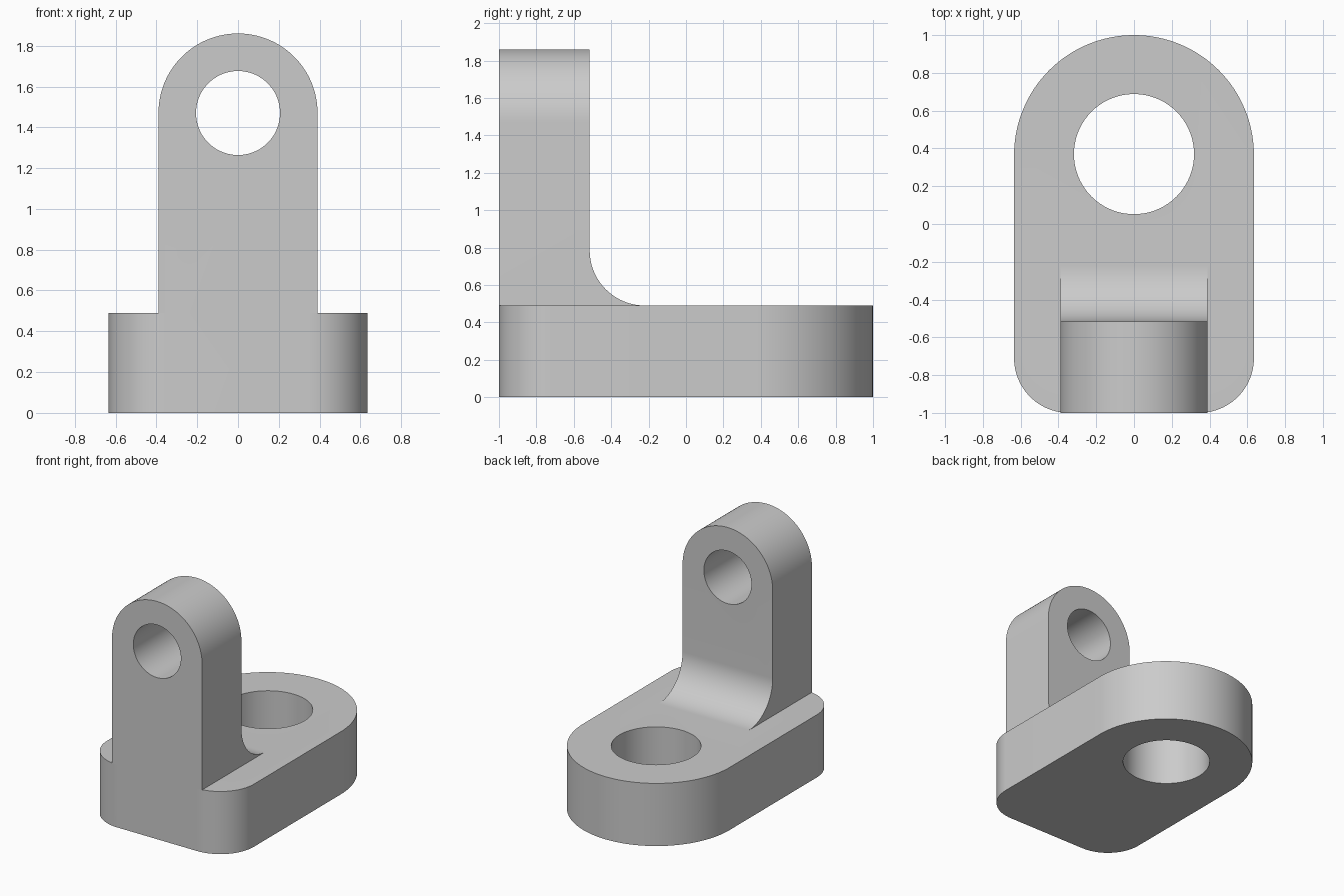
import bpy, bmesh
from math import sin, cos, pi, radians

old = bpy.data.objects.get("Cube")
if old:
    bpy.data.objects.remove(old, do_unlink=True)

grey = bpy.data.materials.new("plain grey")
grey.use_nodes = True
colour = (0.6, 0.6, 0.6, 1)
grey.diffuse_color = colour
grey.node_tree.nodes["Principled BSDF"].inputs["Base Color"].default_value = colour

# Main sizes
BASE_TOP, BASE_HALF, CORNER = 0.49, 0.635, 0.29
ARM_HALF, ARM_BACK, FILLET = 0.39, -0.515, 0.295
TOP = 1.86
BASE_EYE, ARM_EYE = 1 - BASE_HALF, TOP - ARM_HALF


def arc(cx, cy, r, start, end, steps):
    """Points on an arc, angles in degrees."""
    angles = [radians(start + (end - start) * i / steps) for i in range(steps + 1)]
    return [(cx + r * cos(a), cy + r * sin(a)) for a in angles]


def prism(name, outline, place, low, high):
    """Extrude a 2D outline; place(u, v, w) maps it into space."""
    bm = bmesh.new()
    a = [bm.verts.new(place(u, v, low)) for u, v in outline]
    b = [bm.verts.new(place(u, v, high)) for u, v in outline]
    bm.faces.new(a)
    bm.faces.new(b)
    for i in range(len(a)):
        j = (i + 1) % len(a)
        bm.faces.new((a[i], a[j], b[j], b[i]))
    bmesh.ops.recalc_face_normals(bm, faces=bm.faces)
    mesh = bpy.data.meshes.new(name)
    bm.to_mesh(mesh)
    bm.free()
    mesh.materials.append(grey)
    ob = bpy.data.objects.new(name, mesh)
    bpy.context.collection.objects.link(ob)
    return ob


def combine(target, other, operation):
    """Apply a boolean and discard the helper."""
    other.hide_render = True
    mod = target.modifiers.new(operation.lower(), "BOOLEAN")
    mod.operation, mod.object, mod.solver = operation, other, "EXACT"
    bpy.context.view_layer.objects.active = target
    bpy.ops.object.modifier_apply(modifier=mod.name)
    bpy.data.objects.remove(other, do_unlink=True)


def along_x(u, v, w): return (w, u, v)
def along_y(u, v, w): return (u, w, v)
def along_z(u, v, w): return (u, v, w)


# Base: round at the back, small rounded corners at the front
inner = BASE_HALF - CORNER
base_outline = (arc(0, BASE_EYE, BASE_HALF, 0, 180, 64)
                + arc(-inner, CORNER - 1, CORNER, 180, 270, 24)
                + arc(inner, CORNER - 1, CORNER, 270, 360, 24))
bracket = prism("bracket", base_outline, along_z, 0, BASE_TOP)

# Upright arm: side profile with a concave fillet, trimmed to an arched front
side = ([(-1, BASE_TOP)]
        + arc(ARM_BACK + FILLET, BASE_TOP + FILLET, FILLET, 270, 180, 24)
        + [(ARM_BACK, 2), (-1, 2)])
arm = prism("upright_arm", side, along_x, -1, 1)
arch = arc(0, ARM_EYE, ARM_HALF, 0, 180, 64) + [(-ARM_HALF, 0), (ARM_HALF, 0)]
combine(arm, prism("arch_cutter", arch, along_y, -2, 2), "INTERSECT")
combine(bracket, arm, "UNION")

# Through holes in base and arm
combine(bracket, prism("base_hole", arc(0, BASE_EYE + 0.005, 0.318, 0, 355, 71),
                       along_z, -1, 1), "DIFFERENCE")
combine(bracket, prism("arm_hole", arc(0, ARM_EYE, 0.206, 0, 355, 71),
                       along_y, -2, 0), "DIFFERENCE")

bpy.ops.object.select_all(action="DESELECT")
bracket.select_set(True)
bpy.context.view_layer.objects.active = bracket
bpy.ops.object.shade_smooth_by_angle(angle=radians(30))
